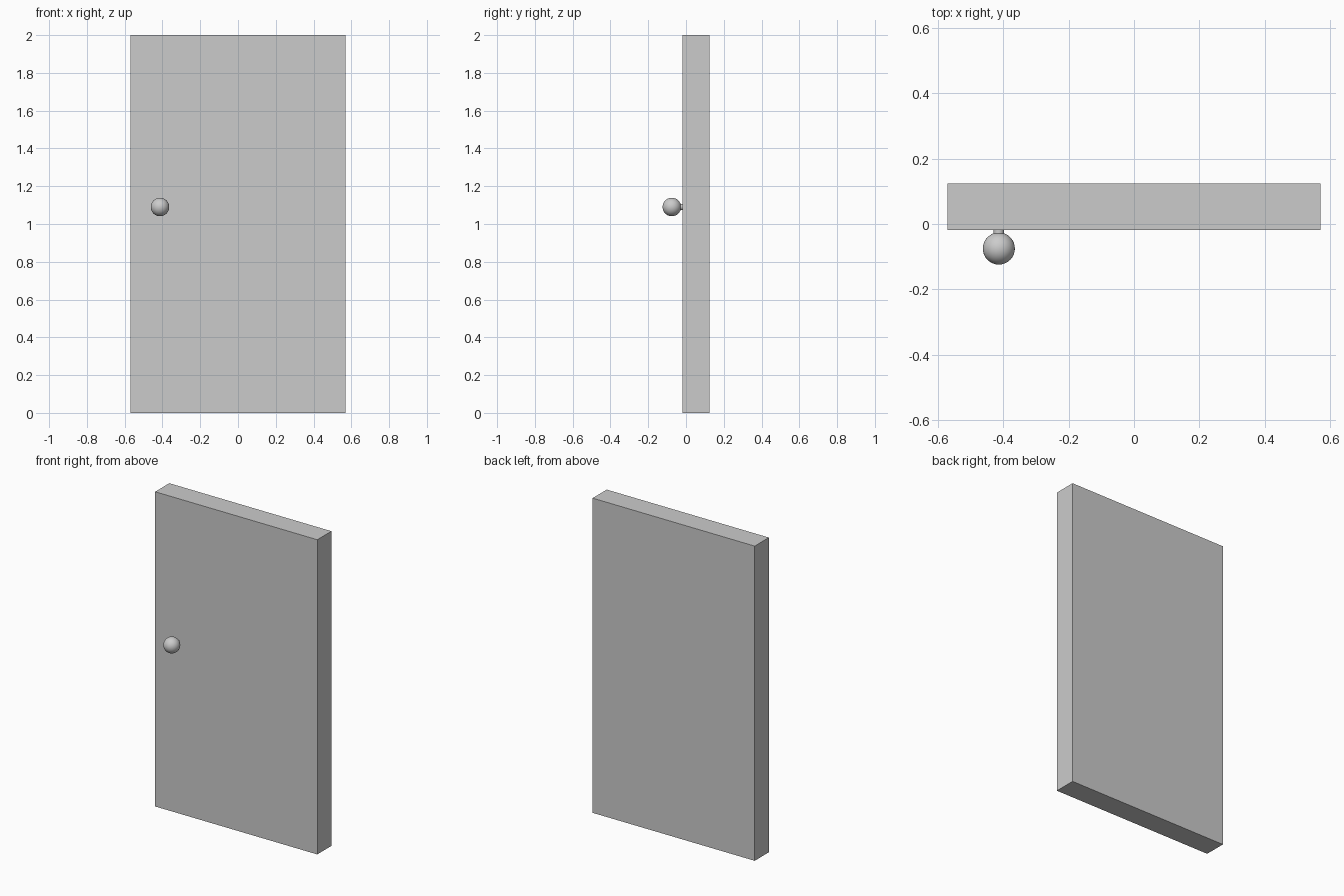
import bpy
from math import radians

if "Cube" in bpy.data.objects:
    bpy.data.objects.remove(bpy.data.objects["Cube"])

KNOB_X, KNOB_Z = -0.413, 1.09
FRONT_Y, BACK_Y = -0.018, 0.124

# Door slab
bpy.ops.mesh.primitive_cube_add(size=1, location=(0, (FRONT_Y + BACK_Y) / 2, 1))
door = bpy.context.object
door.name = "door_panel"
door.scale = (1.14, BACK_Y - FRONT_Y, 2)
bpy.ops.object.transform_apply(location=False, rotation=False, scale=True)

# Short stem joining knob and door
bpy.ops.mesh.primitive_cylinder_add(
    vertices=32, radius=0.016, depth=0.05,
    location=(KNOB_X, FRONT_Y - 0.02, KNOB_Z), rotation=(radians(90), 0, 0))
bpy.context.object.name = "knob_stem"
bpy.ops.object.shade_smooth_by_angle()

# Round knob
bpy.ops.mesh.primitive_uv_sphere_add(
    segments=32, ring_count=16, radius=0.049,
    location=(KNOB_X, -0.075, KNOB_Z), rotation=(radians(90), 0, 0))
bpy.context.object.name = "door_knob"
bpy.ops.object.shade_smooth_by_angle()
